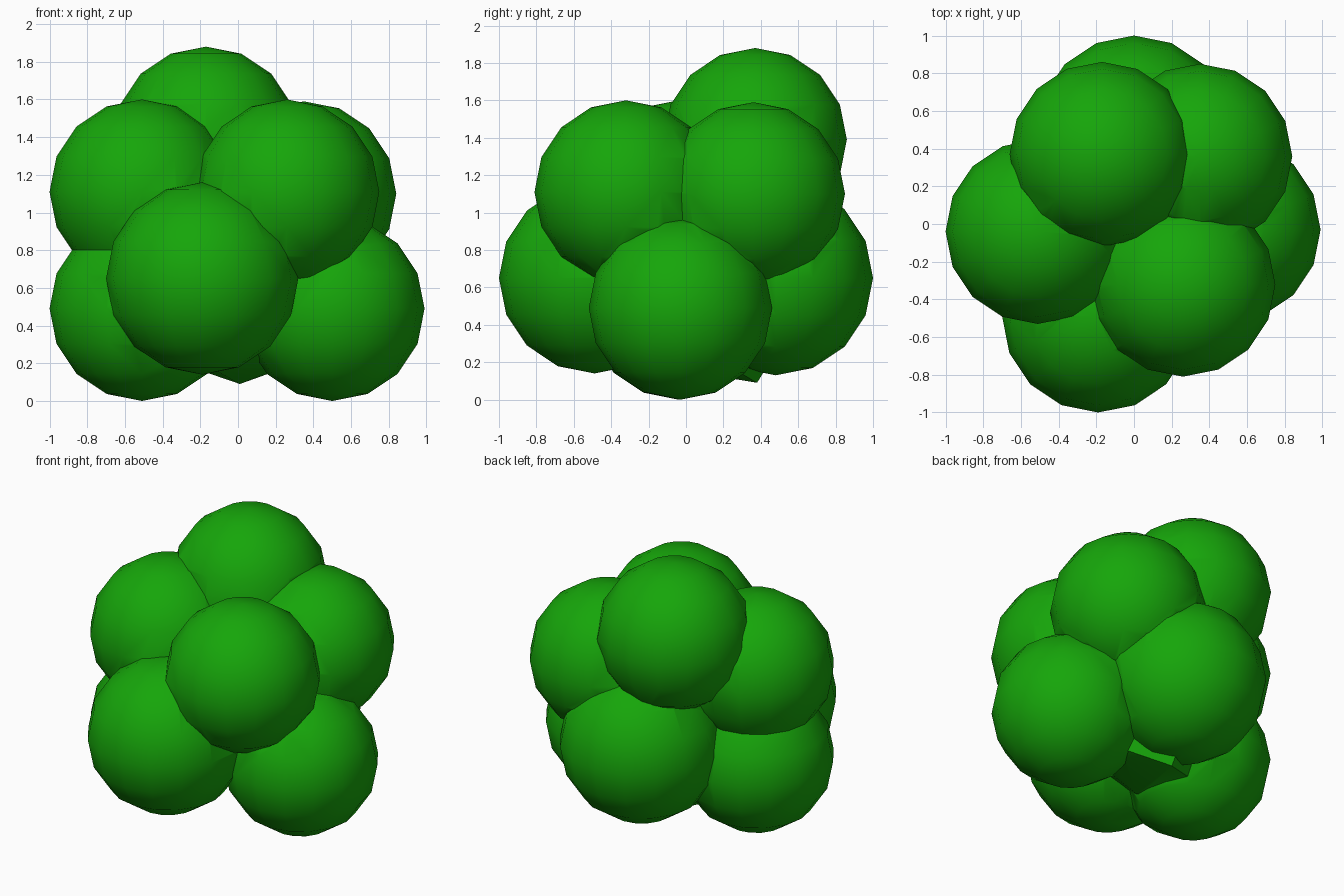
import bpy, bmesh
from mathutils import Vector

if "Cube" in bpy.data.objects:
    bpy.data.objects.remove(bpy.data.objects["Cube"])

# lobes (x, y, z, radius): four lower, three upper, one crown
LOBES = [(-0.19, -0.49, 0.65, 0.51), (0.50, -0.03, 0.49, 0.49), (-0.51, -0.04, 0.49, 0.49),
         (0.00, 0.48, 0.65, 0.52), (-0.51, -0.04, 1.11, 0.49), (0.26, -0.32, 1.11, 0.49),
         (0.35, 0.36, 1.10, 0.49), (-0.17, 0.37, 1.39, 0.49)]
# low points that close the underside between the lobes
UNDERSIDE = [(0.01, 0.38, 0.09), (0.20, 0.15, 0.17), (-0.15, -0.15, 0.18)]

green = bpy.data.materials.new("leaf_green")
green.diffuse_color = (0.008, 0.38, 0.003, 1)
green.use_nodes = True
green.node_tree.nodes["Principled BSDF"].inputs["Base Color"].default_value = green.diffuse_color


def lobe(x, y, z, r):
    bpy.ops.mesh.primitive_uv_sphere_add(segments=16, ring_count=8, radius=r, location=(x, y, z))
    return bpy.context.object


# filler core: hull of the spread lobe centres, filling the deep gaps
bm = bmesh.new()
mid = Vector((0, 0, 0.87))
for c in LOBES:
    p = mid + (Vector(c[:3]) - mid) * 1.4
    p.z = max(p.z, 0.3)
    bm.verts.new(p)
for c in UNDERSIDE:
    bm.verts.new(c)
bmesh.ops.convex_hull(bm, input=bm.verts)
loose = [v for v in bm.verts if not v.link_faces]
bmesh.ops.delete(bm, geom=loose, context='VERTS')
bmesh.ops.recalc_face_normals(bm, faces=bm.faces)
mesh = bpy.data.meshes.new("foliage")
bm.to_mesh(mesh)
bm.free()
foliage = bpy.data.objects.new("foliage", mesh)
bpy.context.collection.objects.link(foliage)

# merge every lobe into one leafy clump
for c in LOBES:
    ball = lobe(*c)
    bpy.context.view_layer.objects.active = foliage
    mod = foliage.modifiers.new("union", 'BOOLEAN')
    mod.operation = 'UNION'
    mod.solver = 'EXACT'
    mod.object = ball
    bpy.ops.object.modifier_apply(modifier=mod.name)
    bpy.data.objects.remove(ball, do_unlink=True)

foliage.data.materials.clear()
foliage.data.materials.append(green)
bpy.ops.object.select_all(action='DESELECT')
foliage.select_set(True)
bpy.context.view_layer.objects.active = foliage
bpy.ops.object.shade_smooth_by_angle(angle=0.6)
